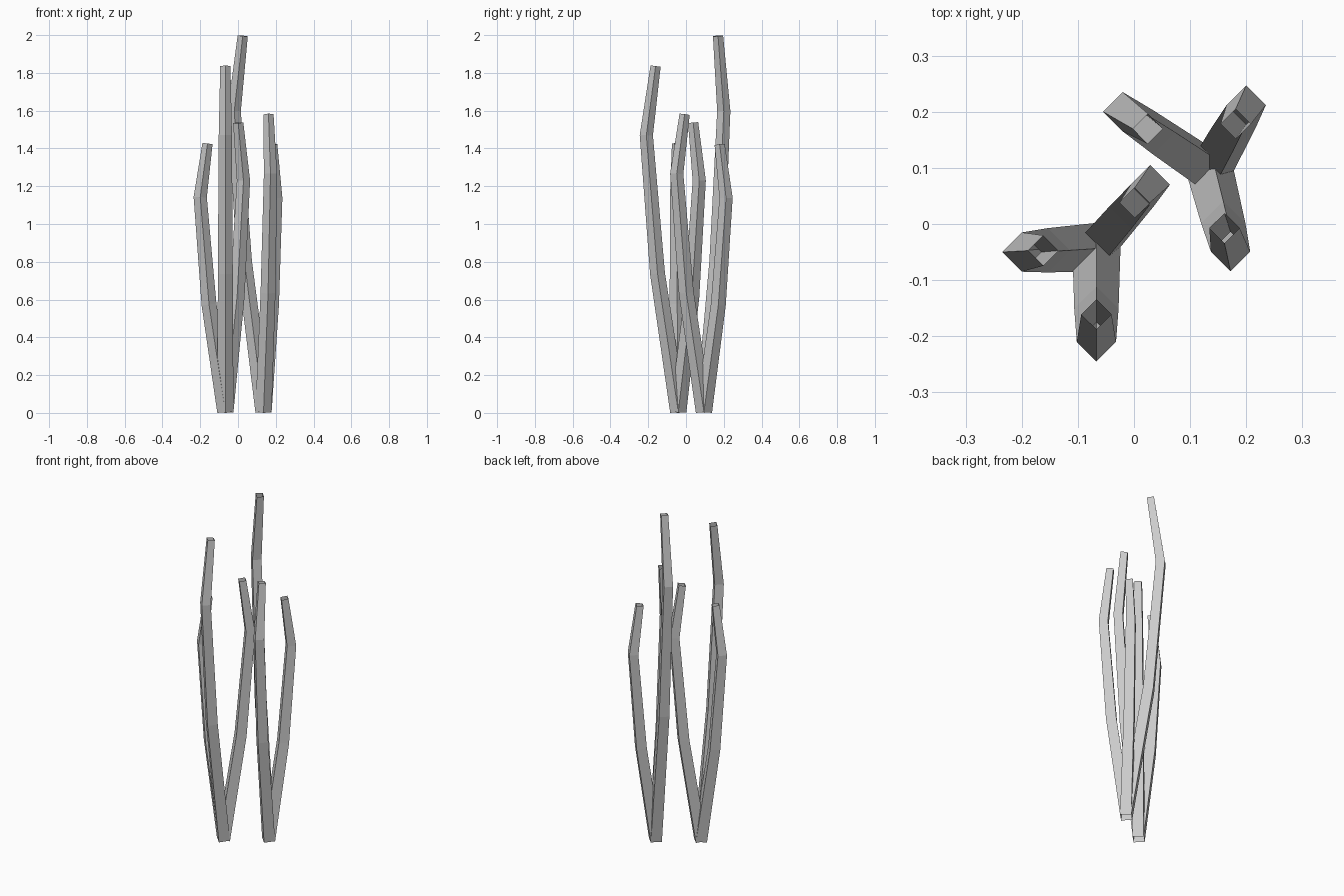
import bpy, bmesh
from mathutils import Vector

if "Cube" in bpy.data.objects:
    bpy.data.objects.remove(bpy.data.objects["Cube"])

# fractions of the stalk height: level, outward drift; then tube radius
SECTIONS = [(0.0, 0.0, 0.043), (0.4, 0.65, 0.0395), (0.8, 1.0, 0.035), (1.0, 0.71, 0.027)]
BASE_Z = 0.006


def stalk(name, base, knee, height):
    """Open four-sided tapering tube that leans out, then bends back in."""
    base, knee = Vector(base), Vector(knee)
    h = height - BASE_Z - 0.004
    pts = []
    for level, drift, r in SECTIONS:
        xy = base.lerp(knee, drift)
        pts.append(Vector((xy.x, xy.y, BASE_Z + h * level)))
    bm = bmesh.new()
    rings = []
    for i, p in enumerate(pts):
        # ring is square to the path direction
        before = (p - pts[i - 1]).normalized() if i else Vector()
        after = (pts[i + 1] - p).normalized() if i < len(pts) - 1 else Vector()
        rot = Vector((0, 0, 1)).rotation_difference((before + after).normalized())
        r = SECTIONS[i][2]
        corners = [(r, 0, 0), (0, r, 0), (-r, 0, 0), (0, -r, 0)]
        rings.append([bm.verts.new(p + rot @ Vector(c)) for c in corners])
    for a, b in zip(rings, rings[1:]):
        for k in range(4):
            j = (k + 1) % 4
            bm.faces.new((a[k], a[j], b[j], b[k]))
    mesh = bpy.data.meshes.new(name)
    bm.to_mesh(mesh)
    bm.free()
    bpy.context.collection.objects.link(bpy.data.objects.new(name, mesh))


# two clumps of three stalks: (knee position, height)
CLUMPS = {
    "left": ((-0.067, -0.041), [((-0.067, -0.21), 1.84), ((-0.2, -0.05), 1.43), ((0.029, 0.07), 1.54)]),
    "right": ((0.135, 0.095), [((-0.02, 0.2), 2.0), ((0.2, 0.212), 1.425), ((0.172, -0.049), 1.585)]),
}
for side, (base, stalks) in CLUMPS.items():
    for n, (knee, height) in enumerate(stalks, 1):
        stalk(f"{side}_stalk_{n}", base, knee, height)
